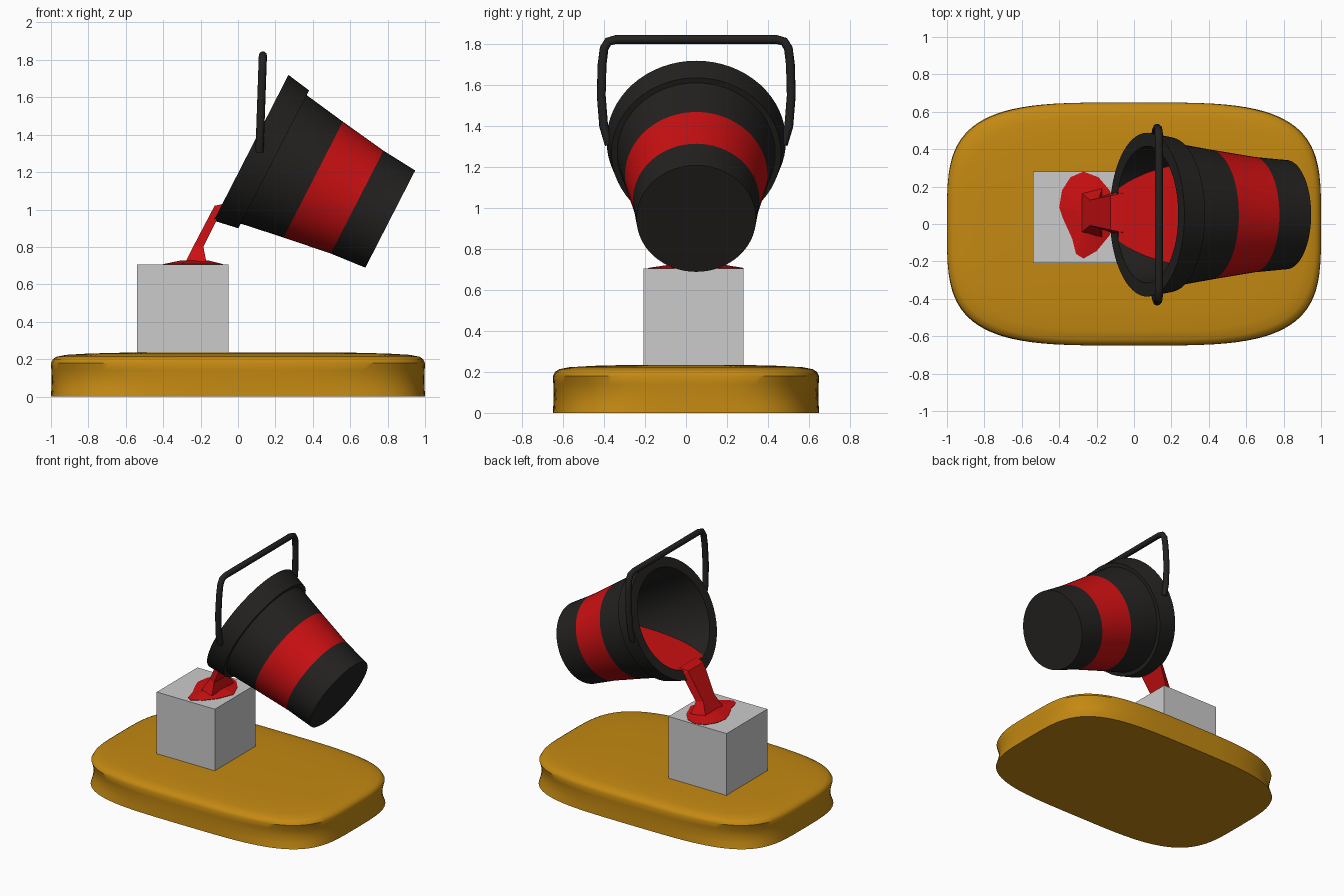
import bpy, bmesh, math
from mathutils import Matrix, Vector

default = bpy.data.objects.get("Cube")
if default:
    bpy.data.objects.remove(default, do_unlink=True)


def material(name, rgb):
    m = bpy.data.materials.new(name)
    m.use_nodes = True
    m.diffuse_color = (*rgb, 1)
    m.node_tree.nodes["Principled BSDF"].inputs["Base Color"].default_value = (*rgb, 1)
    return m


black = material("black", (0.017, 0.016, 0.015))
red = material("red", (0.6, 0.005, 0.006))
ochre = material("ochre", (0.55, 0.25, 0.006))
CENTRE_Y = 0.05


def finish(name, bm, mats=(), smooth=None):
    bmesh.ops.recalc_face_normals(bm, faces=bm.faces)
    mesh = bpy.data.meshes.new(name)
    bm.to_mesh(mesh)
    bm.free()
    obj = bpy.data.objects.new(name, mesh)
    bpy.context.collection.objects.link(obj)
    for m in mats:
        mesh.materials.append(m)
    if smooth:
        bpy.ops.object.select_all(action='DESELECT')
        obj.select_set(True)
        bpy.context.view_layer.objects.active = obj
        bpy.ops.object.shade_smooth_by_angle(angle=math.radians(smooth))
    return obj


def loft(bm, rings, mat_ids=None, caps=(True, True)):
    """Bridge consecutive closed loops of points with quads."""
    loops = [[bm.verts.new(p) for p in ring] for ring in rings]
    n = len(loops[0])
    for k, (a, b) in enumerate(zip(loops, loops[1:])):
        for i in range(n):
            j = (i + 1) % n
            face = bm.faces.new((a[i], a[j], b[j], b[i]))
            face.material_index = mat_ids[k] if mat_ids else 0
    if caps[0]:
        bm.faces.new(loops[0])
    if caps[1]:
        bm.faces.new(loops[-1])


# Base slab: rounded-rectangle rings (scale, height, squareness)
def rounded_ring(scale, z, power, count=96):
    ring = []
    for i in range(count):
        a = math.tau * i / count
        c, s = math.cos(a), math.sin(a)
        ring.append((math.copysign(abs(c) ** (2 / power), c) * scale,
                     math.copysign(abs(s) ** (2 / power), s) * (scale - 0.35), z))
    return ring


bm = bmesh.new()
slab = [(1, 0, 3.8), (0.998, 0.04, 3.55), (0.996, 0.09, 3.4), (0.998, 0.14, 3.5),
        (1, 0.18, 3.7), (0.99, 0.2, 3.7), (0.97, 0.213, 3.6),
        (0.92, 0.223, 3.5), (0.8, 0.23, 3.4), (0.6, 0.235, 3.2)]
loft(bm, [rounded_ring(*p) for p in slab])
finish("base_slab", bm, [ochre], 40)

# Block that receives the pour
bm = bmesh.new()
bmesh.ops.create_cube(bm, size=0.49, matrix=Matrix.Translation((-0.295, 0.037, 0.46)))
finish("block", bm)

# Tilted bucket: profile of (radius, depth below the mouth) turned about its axis
MOUTH = Vector((0.07, CENTRE_Y, 1.33))
UP = Vector((0.456, 0, 0.89))
AXIS = Vector((-0.89, 0, 0.456))
SIDE = Vector((0, 1, 0))


def bucket_ring(radius, depth, count=64):
    angles = [math.tau * i / count for i in range(count)]
    return [MOUTH - AXIS * depth + (UP * math.cos(a) + SIDE * math.sin(a)) * radius
            for a in angles]


def inner_radius(depth):
    return 0.365 - 0.12 * depth


profile = [(inner_radius(0.8), 0.8), (inner_radius(0), 0), (0.438, 0), (0.414, 0.136),
           (0.386, 0.136), (0.348, 0.373), (0.309, 0.637), (0.292, 0.836)]
bm = bmesh.new()
loft(bm, [bucket_ring(*p) for p in profile], [0, 0, 0, 0, 0, 1, 0])
finish("bucket", bm, [black, red], 30)

# Bail handle: bent tube across the mouth
half = [(0.425, 1.31), (0.452, 1.4), (0.464, 1.55), (0.46, 1.7),
        (0.45, 1.78), (0.43, 1.813), (0.39, 1.824)]
path = [(y, z) for y, z in half] + [(-y, z) for y, z in reversed(half)]
curve = bpy.data.curves.new("handle", 'CURVE')
curve.dimensions = '3D'
curve.bevel_depth = 0.022
curve.bevel_resolution = 3
curve.use_fill_caps = True
spline = curve.splines.new('POLY')
spline.points.add(len(path) - 1)
for point, (y, z) in zip(spline.points, path):
    point.co = (0.115 + (z - 1.31) * 0.035, CENTRE_Y + y, z, 1)
handle = bpy.data.objects.new("handle", curve)
bpy.context.collection.objects.link(handle)
curve.materials.append(black)

# Level liquid surface inside the bucket
LEVEL = 1.03
bm = bmesh.new()
previous = None
for i in range(13):
    depth = 0.79 * i / 12
    centre = MOUTH - AXIS * depth
    t = (LEVEL - centre.z) / UP.z
    width = math.sqrt(max(inner_radius(depth) ** 2 - t * t, 0))
    pair = [bm.verts.new(centre + UP * t + SIDE * width * s) for s in (-1, 1)]
    if previous:
        bm.faces.new((previous[0], pair[0], pair[1], previous[1]))
    previous = pair
for face in bm.faces:
    face.normal_update()
finish("liquid_surface", bm, [red])

# Falling stream: (outer x, outer z, inner x, inner z, half width)
stream = [(-0.06, 1.034, -0.06, 1.0, 0.13), (-0.125, 1.02, -0.09, 0.99, 0.115),
          (-0.235, 0.81, -0.185, 0.8, 0.085), (-0.28, 0.722, -0.17, 0.722, 0.13)]
bm = bmesh.new()
loft(bm, [[(xo, CENTRE_Y + 0.01 - w * 0.8, zo), (xo, CENTRE_Y + 0.01 + w * 0.8, zo),
           (xi, CENTRE_Y + 0.01 + w, zi), (xi, CENTRE_Y + 0.01 - w, zi)]
          for xo, zo, xi, zi, w in stream])
finish("stream", bm, [red])

# Puddle on the block, rising towards the stream
outline = [(-0.4, 0.09), (-0.385, 0.18), (-0.34, 0.25), (-0.27, 0.28), (-0.19, 0.25),
           (-0.13, 0.18), (-0.08, 0.06), (-0.13, -0.06), (-0.2, -0.145),
           (-0.27, -0.185), (-0.31, -0.16), (-0.33, -0.08), (-0.38, 0.03)]
middle = Vector((-0.225, 0.06))


def puddle_ring(scale, z):
    return [(*middle.lerp(Vector(p), scale), z) for p in outline]


bm = bmesh.new()
loft(bm, [puddle_ring(1, 0.703), puddle_ring(1, 0.708), puddle_ring(0.45, 0.728)])
finish("puddle", bm, [red])
